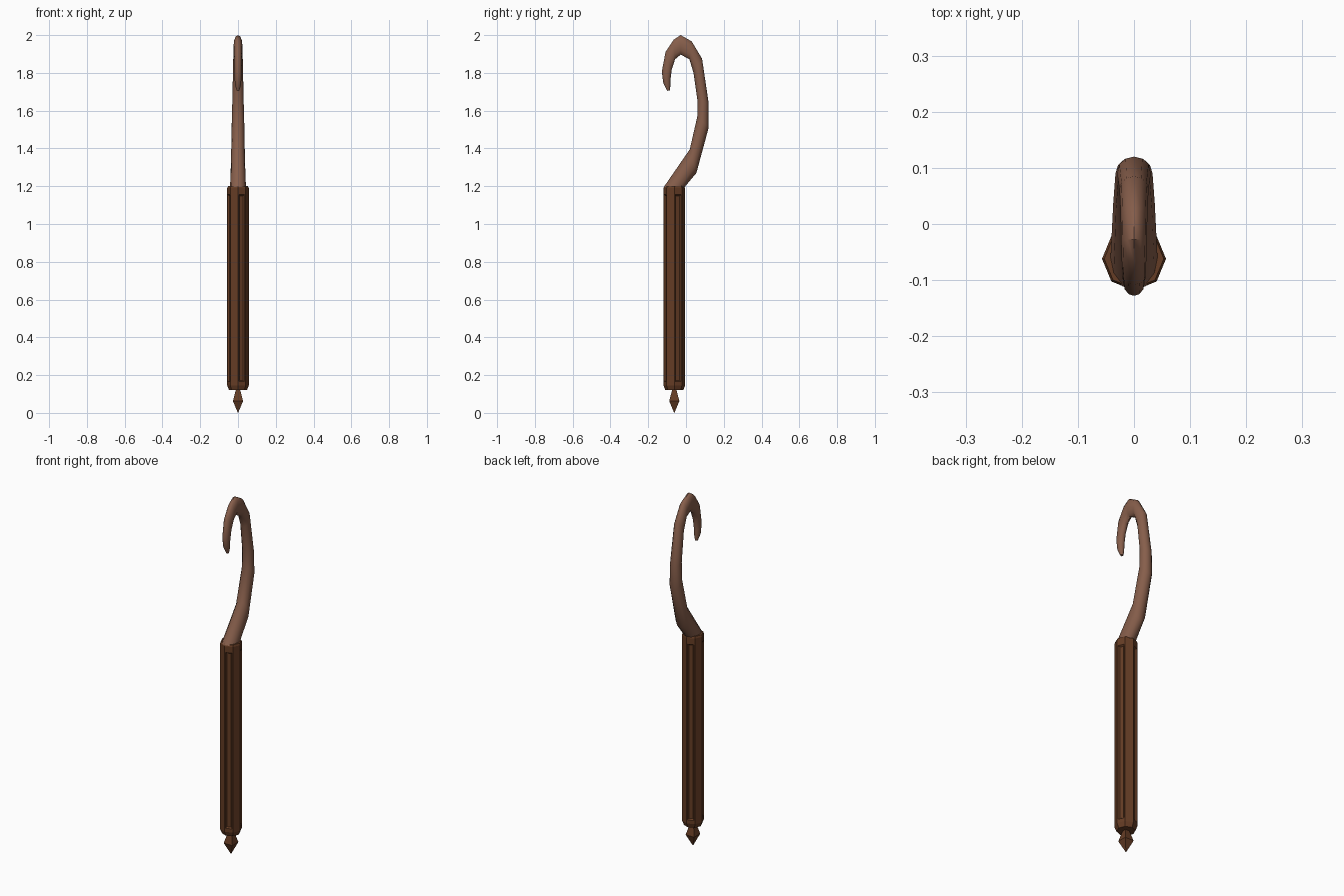
import bpy, bmesh, math

if "Cube" in bpy.data.objects:
    bpy.data.objects.remove(bpy.data.objects["Cube"])


def material(name, rgb):
    m = bpy.data.materials.new(name)
    m.diffuse_color = (*rgb, 1)
    m.use_nodes = True
    m.node_tree.nodes["Principled BSDF"].inputs["Base Color"].default_value = m.diffuse_color
    return m


dark_wood = material("dark wood", (0.13, 0.046, 0.018))
light_wood = material("light wood", (0.24, 0.112, 0.07))
CY = -0.062  # handle axis


def loft(bm, rings):
    """Skin a list of equal-length point rings and cap both ends."""
    vs = [[bm.verts.new(p) for p in r] for r in rings]
    n = len(vs[0])
    bands = []
    for a, b in zip(vs, vs[1:]):
        bands.append([bm.faces.new((a[i], a[(i + 1) % n], b[(i + 1) % n], b[i]))
                      for i in range(n)])
    bm.faces.new(vs[0][::-1])
    bm.faces.new(vs[-1])
    bmesh.ops.recalc_face_normals(bm, faces=bm.faces)
    return bands


def finish(bm, name, mat):
    me = bpy.data.meshes.new(name)
    bm.to_mesh(me)
    bm.free()
    ob = bpy.data.objects.new(name, me)
    bpy.context.collection.objects.link(ob)
    me.materials.append(mat)
    return ob


def ring(r, z, n, turn=0):
    return [(r * math.cos(turn + math.tau * i / n),
             CY + r * math.sin(turn + math.tau * i / n), z) for i in range(n)]


# Octagonal handle with a flute sunk into every other side
bm = bmesh.new()
bands = loft(bm, [ring(r, z, 8) for r, z in
                  ((0.047, 0.12), (0.057, 0.145), (0.057, 0.16),
                   (0.057, 1.16), (0.057, 1.19), (0.053, 1.2))])
flutes = bands[2][::2]
bmesh.ops.inset_individual(bm, faces=flutes, thickness=0.007, depth=0)
bmesh.ops.inset_individual(bm, faces=flutes, thickness=0.009, depth=-0.009)
finish(bm, "handle", dark_wood)

# Four-sided pointed finial under the handle
bm = bmesh.new()
loft(bm, [ring(r, z, 4, math.pi / 4) for r, z in
          ((0.0008, 0), (0.038, 0.063), (0.013, 0.13))])
finish(bm, "bottom_finial", dark_wood)

# Curved hook: outer (y, z), inner (y, z), half width in x
sections = [
    (-0.008, 1.195, -0.118, 1.195, 0.042), (0.055, 1.27, 0.02, 1.395, 0.037),
    (0.12, 1.51, 0.06, 1.57, 0.033), (0.12, 1.64, 0.06, 1.66, 0.030),
    (0.085, 1.875, 0.04, 1.80, 0.026), (0.03, 1.967, 0.018, 1.872, 0.024),
    (-0.028, 2.0, -0.028, 1.897, 0.023), (-0.066, 1.975, -0.058, 1.872, 0.022),
    (-0.108, 1.912, -0.076, 1.815, 0.021), (-0.128, 1.807, -0.082, 1.765, 0.019),
    (-0.12, 1.745, -0.083, 1.73, 0.016), (-0.10, 1.705, -0.085, 1.708, 0.007)]
rings = []
for oy, oz, iy, iz, hx in sections:
    pts = []
    for i in range(12):
        a = math.tau * i / 12
        t = (1 + math.cos(a)) / 2
        pts.append((hx * math.sin(a), iy + (oy - iy) * t, iz + (oz - iz) * t))
    rings.append(pts)
bm = bmesh.new()
loft(bm, rings)
hook = finish(bm, "hook", light_wood)
bpy.context.view_layer.objects.active = hook
hook.select_set(True)
bpy.ops.object.shade_smooth_by_angle(angle=math.radians(50))
